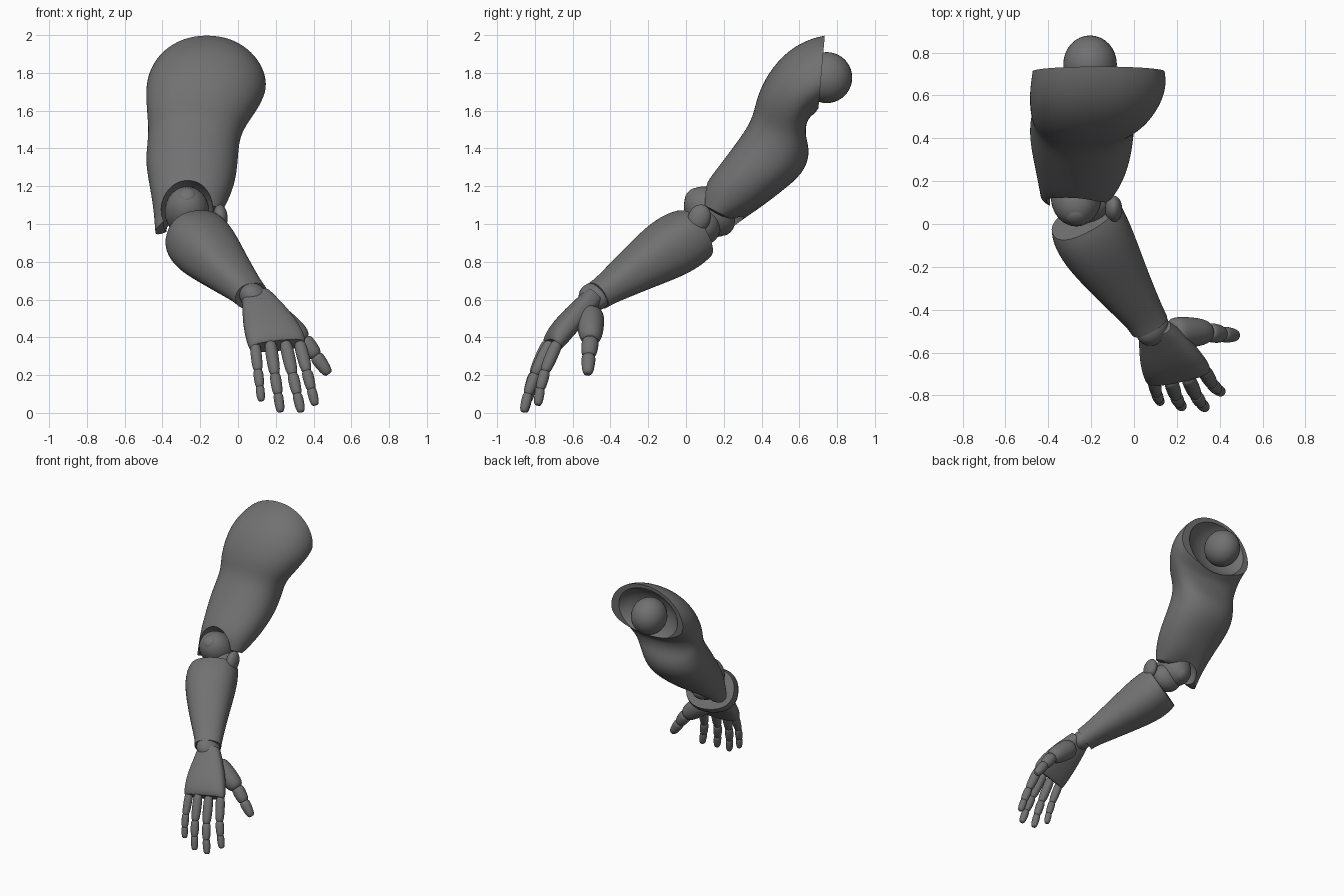
import bpy, bmesh, math
from mathutils import Vector as V

if "Cube" in bpy.data.objects:
    bpy.data.objects.remove(bpy.data.objects["Cube"])

grey = bpy.data.materials.new("dark_grey")
grey.diffuse_color = (0.165, 0.165, 0.165, 1)
grey.use_nodes = True
grey.node_tree.nodes["Principled BSDF"].inputs["Base Color"].default_value = grey.diffuse_color
N = 20


def finish(name, bm):
    bmesh.ops.recalc_face_normals(bm, faces=bm.faces[:])
    me = bpy.data.meshes.new(name)
    bm.to_mesh(me)
    bm.free()
    me.materials.append(grey)
    ob = bpy.data.objects.new(name, me)
    bpy.context.collection.objects.link(ob)
    return ob


def loft(name, rings, power=1.0, crease=1.0, levels=2):
    """Skin rings of (centre, half-width vector, half-depth vector, egg, skew vector)."""
    bm = bmesh.new()
    cr = bm.edges.layers.float.new("crease_edge")
    loops = []
    for c, u, v, egg, skew in rings:
        loop = []
        for i in range(N):
            a = 2 * math.pi * i / N
            x, y = math.cos(a), math.sin(a)
            x = math.copysign(abs(x) ** power, x)
            y = math.copysign(abs(y) ** power, y)
            p = c + u * x * (1 - egg * y) + v * y + skew * max(0, -x)
            loop.append(bm.verts.new(p))
        loops.append(loop)
    for a, b in zip(loops, loops[1:]):
        for i in range(N):
            j = (i + 1) % N
            bm.faces.new((a[i], a[j], b[j], b[i]))
    for loop in (loops[0], loops[-1]):
        face = bm.faces.new(loop)
        for e in face.edges:
            e[cr] = crease
    ob = finish(name, bm)
    ob.modifiers.new("smooth", "SUBSURF").levels = levels
    return ob


def ball(name, centre, radii, axis=(0, 0, 1)):
    bm = bmesh.new()
    bmesh.ops.create_uvsphere(bm, u_segments=32, v_segments=20, radius=1)
    rot = V((0, 0, 1)).rotation_difference(V(axis)).to_matrix()
    for v in bm.verts:
        v.co = rot @ V(a * b for a, b in zip(v.co, radii)) + V(centre)
    return finish(name, bm)


def cut(ob, cutter):
    m = ob.modifiers.new("socket", "BOOLEAN")
    m.operation = "DIFFERENCE"
    m.solver = "EXACT"
    m.object = cutter
    cutter.hide_render = True


def segment(name, a, b, r0, r1):
    """Rounded, tapered finger bone from a to b."""
    a, b = V(a), V(b)
    d = (b - a).normalized()
    u = d.cross(V((0.2, 1, -0.6))).normalized()
    w = d.cross(u)
    rings = []
    for t, k in ((0, 0.6), (0.07, 0.92), (0.3, 1), (0.7, 1), (0.92, 0.85), (1, 0.55)):
        r = (r0 + (r1 - r0) * t) * k
        rings.append((a.lerp(b, t), u * r, w * r, 0, V()))
    return loft(name, rings, crease=0.3, levels=1)


# Upper arm with deltoid: front (y, z), back (y, z), x range, egg, skew
O = V()
upper = []
for f, b, x0, x1, egg, skew in (
        ((.735, 2.0), (.70, 1.60), -.47, .140, .20, O),
        ((.66, 1.985), (.67, 1.575), -.48, .150, .16, O),
        ((.54, 1.925), (.645, 1.55), -.488, .142, .12, O),
        ((.43, 1.80), (.635, 1.51), -.488, .112, .08, O),
        ((.368, 1.66), (.635, 1.46), -.482, .06, 0, O),
        ((.352, 1.55), (.66, 1.38), -.476, .01, 0, O),
        ((.25, 1.41), (.63, 1.27), -.495, .003, 0, O),
        ((.16, 1.29), (.50, 1.165), -.475, -.01, 0, O),
        ((.09, 1.20), (.36, 1.06), -.45, -.05, 0, V((0, -.02, -.04))),
        ((.075, 1.11), (.25, 1.02), -.44, -.085, 0, V((0, -.02, -.11)))):
    F, B = V((0, *f)), V((0, *b))
    upper.append(((F + B) / 2 + V(((x0 + x1) / 2, 0, 0)), V(((x1 - x0) / 2, 0, 0)),
                  (F - B) / 2, egg, skew))
upper_arm = loft("upper_arm", upper, power=0.9)

# Shoulder ball and its wide, thin-rimmed socket
ball("shoulder_ball", (-.205, .745, 1.775), (.125, .135, .135))
shoulder_cut = ball("shoulder_cutter", (-.175, .765, 1.765), (.27, .145, .21))
cut(upper_arm, shoulder_cut)

# Elbow drum with end nubs, and its socket
axis = V((0, -.73, .68))
mid = V((-.27, .125, 1.065))
ball("elbow_joint", mid, (.118, .118, .15), axis)
for s, n in ((1, "front"), (-1, "back")):
    ball("elbow_nub_" + n, mid + axis * .125 * s, (.05, .05, .03), axis)
elbow_cut = ball("elbow_cutter", mid, (.138, .138, .23), axis)
cut(upper_arm, elbow_cut)

# Forearm, with the yoke that grips the elbow
E, W = V((-.22, .04, .945)), V((.07, -.47, .62))
d = (W - E).normalized()
u = V((-d.y, d.x, 0)).normalized()
w = u.cross(d).normalized()
fore = []
for t, hu, hv, off in ((0, .172, .148, -.012), (.08, .185, .162, -.02), (.25, .182, .162, -.025),
                       (.5, .152, .13, -.02), (.75, .12, .10, -.01), (.92, .098, .08, 0),
                       (1, .095, .078, 0)):
    fore.append((E.lerp(W, t) + u * off, u * hu, w * hv, 0, O))
forearm = loft("forearm", fore, power=0.86)
cut(forearm, elbow_cut)
ball("elbow_yoke", (-.225, .095, .99), (.115, .09, .10))
ball("elbow_tab", (-.095, .07, 1.03), (.04, .06, .075), (0, .4, 1))

# Wrist
ball("wrist_joint", (.085, -.485, .615), (.088, .068, .08), d)

# Palm
hw = V((.24, .05, .025)).normalized()
hd = V((.09, -.19, -.21)).normalized()
hn = hw.cross(hd).normalized()
palm = []
for c, a, b in (((.095, -.487, .625), .078, .05), ((.125, -.535, .565), .105, .06),
                ((.155, -.60, .50), .134, .063), ((.185, -.662, .43), .153, .062),
                ((.205, -.70, .375), .157, .055), ((.208, -.71, .355), .15, .042)):
    palm.append((V(c), hw * a, hn * b, 0, O))
loft("palm", palm, power=0.72, crease=0.6)

# Fingers: knuckle, tip, radius
for name, k, t, r in (("index", (.325, -.68, .375), (.41, -.785, .04), .035),
                      ("middle", (.25, -.715, .375), (.335, -.86, .004), .036),
                      ("ring", (.17, -.73, .375), (.226, -.855, .004), .035),
                      ("little", (.09, -.725, .365), (.124, -.832, .062), .031)):
    k, t = V(k), V(t)
    bow = V((0, -.018, 0))
    pts = [k, k.lerp(t, .45) + bow, k.lerp(t, .73) + bow * .8, t]
    for i in range(3):
        a, b = pts[i], pts[i + 1]
        segment(f"{name}_finger_{i + 1}", a, b + (b - a).normalized() * (.012 if i < 2 else 0),
                r * (1 - .1 * i), r * (.93 - .12 * i))

# Thumb
thumb = [V(p) for p in ((.17, -.505, .53), (.345, -.505, .39), (.41, -.515, .305), (.475, -.52, .213))]
for i, (r0, r1) in enumerate(((.078, .064), (.048, .042), (.041, .03))):
    a, b = thumb[i], thumb[i + 1]
    segment(f"thumb_{i + 1}", a, b + (b - a).normalized() * .01, r0, r1)

# Bake modifiers, drop the cutters, shade smooth with sharp rims
bpy.context.view_layer.update()
dg = bpy.context.evaluated_depsgraph_get()
baked = [(o, bpy.data.meshes.new_from_object(o.evaluated_get(dg))) for o in bpy.data.objects if not o.hide_render]
for o, me in baked:
    o.modifiers.clear()
    o.data = me
for c in (shoulder_cut, elbow_cut):
    bpy.data.objects.remove(c)
bpy.ops.object.select_all(action="DESELECT")
for o, me in baked:
    o.select_set(True)
bpy.context.view_layer.objects.active = upper_arm
bpy.ops.object.shade_smooth_by_angle(angle=math.radians(40))
